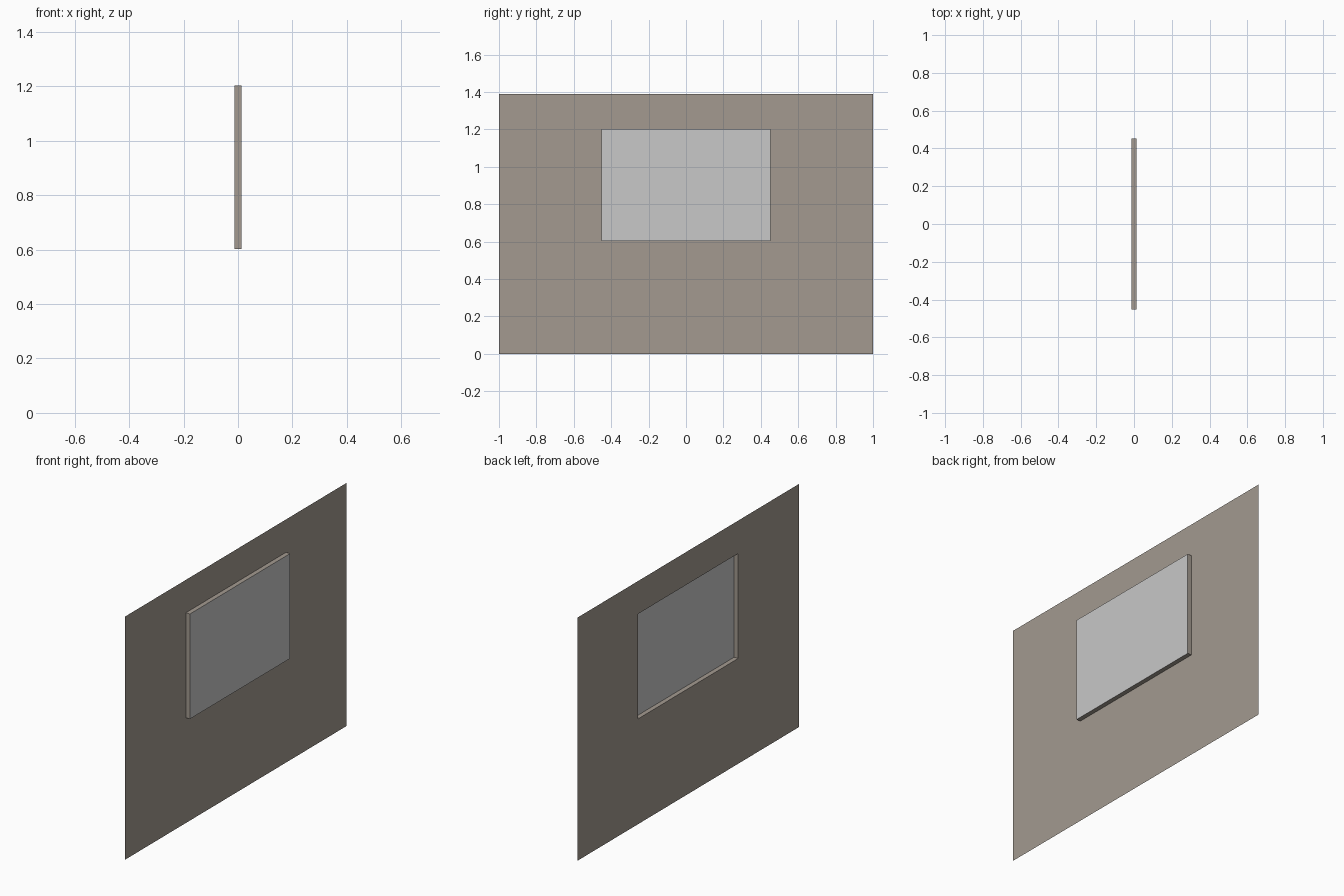
import bpy, bmesh

if "Cube" in bpy.data.objects:
    bpy.data.objects.remove(bpy.data.objects["Cube"])


def material(name, rgb):
    m = bpy.data.materials.new(name)
    m.diffuse_color = (*rgb, 1)
    m.use_nodes = True
    m.node_tree.nodes["Principled BSDF"].inputs["Base Color"].default_value = m.diffuse_color
    return m


def rectangle(bm, x, half_width, z0, z1):
    """Four corners of an upright rectangle facing +x."""
    corners = ((-half_width, z0), (half_width, z0), (half_width, z1), (-half_width, z1))
    return [bm.verts.new((x, y, z)) for y, z in corners]


def bridge(bm, outer, inner):
    for i in range(4):
        j = (i + 1) % 4
        bm.faces.new((outer[i], outer[j], inner[j], inner[i]))


def finish(bm, name, mat):
    me = bpy.data.meshes.new(name)
    bm.to_mesh(me)
    bm.free()
    me.materials.append(mat)
    ob = bpy.data.objects.new(name, me)
    bpy.context.collection.objects.link(ob)


X = 0.013
WINDOW = (0.453, 0.602, 1.202)
taupe = material("taupe wall", (0.366, 0.323, 0.279))
grey = material("light grey pane", (0.578, 0.578, 0.578))

# Thin wall sheet with a rectangular opening and a shallow rim towards +x
bm = bmesh.new()
outer = rectangle(bm, -X, 1.0, 0.0, 1.39)
opening = rectangle(bm, -X, *WINDOW)
rim = rectangle(bm, X, *WINDOW)
bridge(bm, outer, opening)
bridge(bm, opening, rim)
finish(bm, "wall_panel", taupe)

# Pane closing the rim
bm = bmesh.new()
bm.faces.new(rectangle(bm, X, *WINDOW))
finish(bm, "window_pane", grey)
